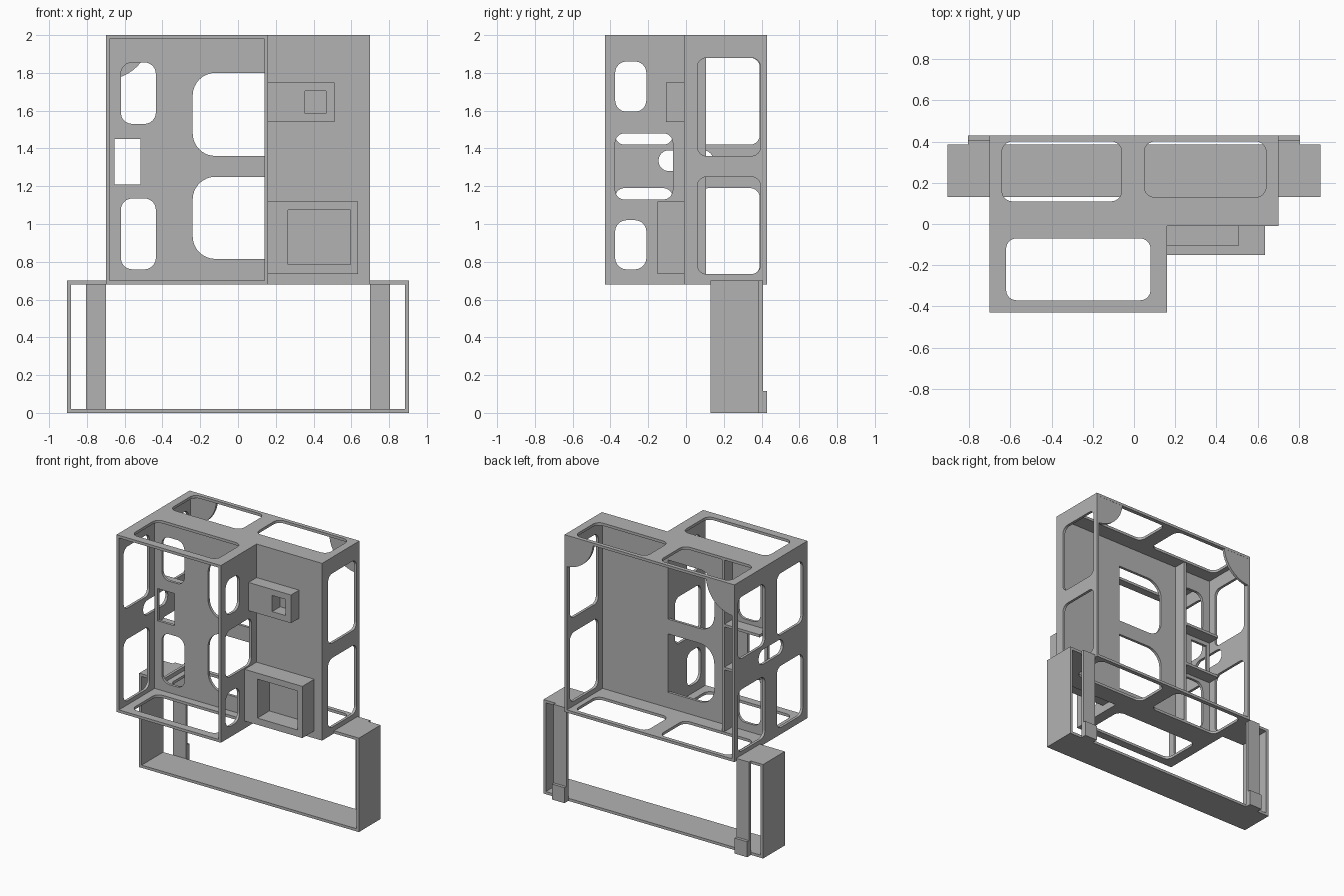
import bpy, bmesh, math

cube = bpy.data.objects.get("Cube")
if cube:
    bpy.data.objects.remove(cube, do_unlink=True)

grey = bpy.data.materials.new("plain grey")
grey.use_nodes = True
COLOUR = (0.45, 0.45, 0.45, 1)
grey.diffuse_color = COLOUR
grey.node_tree.nodes["Principled BSDF"].inputs["Base Color"].default_value = COLOUR

T = 0.02                      # sheet thickness
BOTTOM, TOP = 0.68, 2.0       # cabinet height range
LOW, HIGH = BOTTOM + T, TOP - T
SIDE, DEPTH, STEP = 0.7, 0.43, 0.16


def rect(u0, u1, v0, v1, r=0.0, r_right=None):
    """Rectangle loop with rounded corners; the right pair may differ."""
    rr = r if r_right is None else r_right
    corners = [(u1, v1, -1, -1, rr, 0), (u0, v1, 1, -1, r, 90),
               (u0, v0, 1, 1, r, 180), (u1, v0, -1, 1, rr, 270)]
    loop = []
    for u, v, su, sv, rad, start in corners:
        steps = 8 if rad else 0
        for i in range(steps + 1):
            a = math.radians(start + 90 * i / max(steps, 1))
            loop.append((u + su * rad + rad * math.cos(a),
                         v + sv * rad + rad * math.sin(a)))
    return loop


def plate(name, axis, w0, w1, outer, holes=()):
    """Flat outline with holes, extruded along an axis from w0 to w1."""
    curve = bpy.data.curves.new(name, "CURVE")
    curve.dimensions = "2D"
    curve.fill_mode = "BOTH"
    curve.extrude = (w1 - w0) / 2
    for loop in [outer, *holes]:
        spline = curve.splines.new("POLY")
        spline.points.add(len(loop) - 1)
        for point, (u, v) in zip(spline.points, loop):
            point.co = (u, v, 0, 1)
        spline.use_cyclic_u = True
    temp = bpy.data.objects.new(name + " outline", curve)
    bpy.context.collection.objects.link(temp)
    graph = bpy.context.evaluated_depsgraph_get()
    mesh = bpy.data.meshes.new_from_object(temp.evaluated_get(graph))
    bpy.data.objects.remove(temp, do_unlink=True)
    bpy.data.curves.remove(curve)

    bm = bmesh.new()
    bm.from_mesh(mesh)
    for vert in bm.verts:
        u, v, w = vert.co
        w += (w0 + w1) / 2
        vert.co = {"x": (w, u, v), "y": (u, w, v), "z": (u, v, w)}[axis]
    bmesh.ops.remove_doubles(bm, verts=bm.verts, dist=1e-5)
    bmesh.ops.recalc_face_normals(bm, faces=bm.faces)
    for face in bm.faces:
        face.smooth = False
    bm.to_mesh(mesh)
    bm.free()
    mesh.name = name
    mesh.materials.clear()
    mesh.materials.append(grey)
    obj = bpy.data.objects.new(name, mesh)
    bpy.context.collection.objects.link(obj)
    return obj


def box(name, x0, x1, y0, y1, z0, z1):
    return plate(name, "z", z0, z1, rect(x0, x1, y0, y1))


# Stepped top and bottom plates with three windows each
step_outline = [(-SIDE, -DEPTH), (STEP, -DEPTH), (STEP, -0.01),
                (SIDE, -0.01), (SIDE, DEPTH), (-SIDE, DEPTH)]
plate_windows = [rect(-0.62, 0.08, -0.37, -0.07, 0.05),
                 rect(-0.64, -0.06, 0.11, 0.4, 0.05),
                 rect(0.05, 0.64, 0.13, 0.4, 0.05)]
plate("top_plate", "z", HIGH, TOP, step_outline, plate_windows)
plate("bottom_plate", "z", BOTTOM, LOW, step_outline, plate_windows)

# Right wall: four windows around a central slot
right_windows = [rect(y0, y1, z0, z1, 0.05)
                 for y0, y1 in ((-0.375, -0.07), (0.07, 0.39))
                 for z0, z1 in ((0.73, 1.19), (1.42, 1.88))]
right_windows.append(rect(-0.145, 0.145, 1.28, 1.39, 0.054))
plate("right_wall", "x", -SIDE, -SIDE + T,
      rect(-DEPTH, DEPTH, LOW, HIGH), right_windows)

# Left wall of the rear bay
plate("left_wall", "x", SIDE - T, SIDE, rect(-0.01, DEPTH, LOW, HIGH),
      [rect(0.06, 0.395, 0.735, 1.25, 0.05),
       rect(0.06, 0.395, 1.36, 1.88, 0.05)])

# Side wall of the front bay
plate("front_bay_wall", "x", STEP - T, STEP, rect(-DEPTH, -0.01, LOW, HIGH),
      [rect(-0.375, -0.21, 0.76, 1.02, 0.06),
       rect(-0.375, -0.07, 1.13, 1.48, 0.05),
       rect(-0.375, -0.21, 1.595, 1.86, 0.06)])

# Dividing panel between the bays
plate("divider_panel", "y", -0.01, 0.01,
      rect(-SIDE + T, SIDE - T, LOW, HIGH),
      [rect(-0.62, -0.435, 0.76, 1.135, 0.06),
       rect(-0.62, -0.435, 1.53, 1.855, 0.06),
       rect(-0.655, -0.515, 1.21, 1.45),
       rect(-0.24, STEP - T, 0.815, 1.25, 0.12, 0),
       rect(-0.24, STEP - T, 1.36, 1.8, 0.12, 0)])

# Upright rib and small shelves behind the divider
box("rib", -0.39, -0.37, 0.01, 0.105, LOW, HIGH)
for name, z in (("lower_shelf", 1.17), ("upper_shelf", 1.49)):
    box(name, -SIDE + T, -0.39, 0.01, 0.105, z - T / 2, z + T / 2)

# Quarter-round gussets in the rear top corners
for name, s in (("right_gusset", -1), ("left_gusset", 1)):
    arc = [(s * (SIDE - 0.235 * math.cos(a)), TOP - 0.235 * math.sin(a))
           for a in (math.pi / 2 * i / 12 for i in range(13))]
    plate(name, "y", DEPTH - T, DEPTH - 0.001, [(s * SIDE, TOP)] + arc)

# Open-fronted boxes on the divider
plate("upper_box", "y", -0.105, -0.01, rect(STEP, 0.51, 1.54, 1.75),
      [rect(0.355, 0.465, 1.585, 1.705)])
plate("lower_box", "y", -0.15, -0.01, rect(STEP, 0.635, 0.735, 1.12),
      [rect(0.265, 0.595, 0.785, 1.075)])

# Base frame, with columns and feet at the back
FRONT, BACK, END = 0.13, 0.385, 0.905
box("base_floor", -END, END, FRONT, BACK, 0, T)
for side, s in (("right", -1), ("left", 1)):
    def mirrored(name, a, b, *rest):
        x0, x1 = sorted((s * a, s * b))
        box(side + "_" + name, x0, x1, *rest)
    mirrored("base_end", END - T, END, FRONT, BACK, T, LOW)
    mirrored("base_ledge", SIDE, END - T, FRONT, BACK, BOTTOM, LOW)
    mirrored("column", SIDE, 0.805, BACK, 0.408, 0, LOW)
    mirrored("foot", SIDE, 0.805, 0.408, DEPTH, 0, 0.115)
